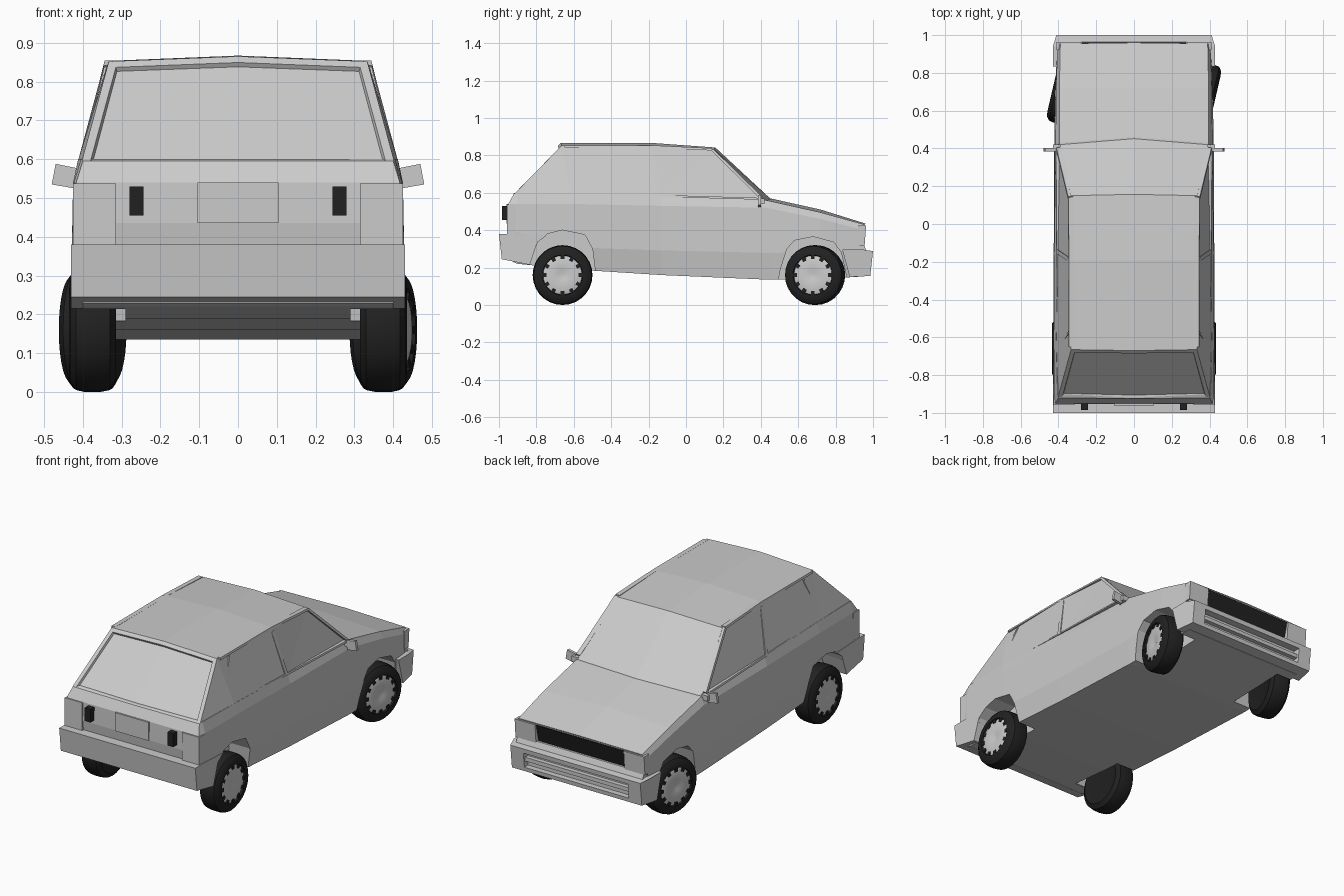
import bpy, bmesh
from math import sin, cos, pi, radians
from mathutils import Matrix, Vector

if "Cube" in bpy.data.objects:
    bpy.data.objects.remove(bpy.data.objects["Cube"])

BLACK = bpy.data.materials.new("black")
BLACK.diffuse_color = (0.015, 0.015, 0.015, 1)
BLACK.use_nodes = True
BLACK.node_tree.nodes["Principled BSDF"].inputs["Base Color"].default_value = BLACK.diffuse_color


def mesh_object(name, bm, mat=None):
    bmesh.ops.recalc_face_normals(bm, faces=bm.faces[:])
    me = bpy.data.meshes.new(name)
    bm.to_mesh(me)
    bm.free()
    ob = bpy.data.objects.new(name, me)
    bpy.context.collection.objects.link(ob)
    if mat:
        me.materials.append(mat)
    return ob


def prism(name, pts, axis, lo, hi, mat=None):
    """Extrude a profile: (y,z) along x, or (x,z) along y."""
    bm = bmesh.new()
    put = (lambda p, t: (t, p[0], p[1])) if axis == 'x' else (lambda p, t: (p[0], t, p[1]))
    a = [bm.verts.new(put(p, lo)) for p in pts]
    b = [bm.verts.new(put(p, hi)) for p in pts]
    bm.faces.new(a)
    bm.faces.new(b)
    for i in range(len(pts)):
        j = (i + 1) % len(pts)
        bm.faces.new((a[i], a[j], b[j], b[i]))
    return mesh_object(name, bm, mat)


def box(name, x0, x1, y0, y1, z0, z1, mat=None):
    return prism(name, [(y0, z0), (y1, z0), (y1, z1), (y0, z1)], 'x', x0, x1, mat)


def cut(ob, cutter):
    m = ob.modifiers.new("cut", 'BOOLEAN')
    m.operation, m.object, m.solver = 'DIFFERENCE', cutter, 'EXACT'
    cutter.hide_render = True
    cutter.hide_viewport = True


# Lower body: sections from nose to tail, half points (x, y, z) belt to floor
sections = [
    [(0, .96, .435), (.39, .955, .43), (.405, .95, .40), (.405, .92, .29), (.38, .92, .15)],
    [(0, .72, .51), (.395, .72, .495), (.412, .72, .46), (.42, .72, .285), (.40, .72, .142)],
    [(0, .46, .568), (.395, .43, .56), (.415, .43, .52), (.422, .45, .278), (.405, .45, .135)],
    [(0, -.13, .58), (.405, -.13, .58), (.422, -.13, .53), (.425, -.13, .292), (.405, -.13, .16)],
    [(0, -.60, .60), (.412, -.60, .60), (.425, -.60, .54), (.428, -.60, .308), (.405, -.60, .19)],
    [(0, -.92, .60), (.405, -.90, .60), (.423, -.90, .54), (.428, -.90, .385), (.40, -.90, .22)],
    [(0, -.925, .595), (.40, -.92, .595), (.417, -.95, .54), (.417, -.952, .435), (.40, -.925, .23)],
]
bm = bmesh.new()
rings = []
for s in sections:
    right = [bm.verts.new(p) for p in s]
    left = [bm.verts.new((-x, y, z)) for x, y, z in s[:0:-1]]
    rings.append(right + left)
n = len(rings[0])
for r, q in zip(rings, rings[1:]):
    for i in range(n):
        j = (i + 1) % n
        bm.faces.new((r[i], r[j], q[j], q[i]))
for r in (rings[0], rings[-1]):
    bm.faces.new((r[0], r[1], r[-1]))
    for i in range(1, 4):
        bm.faces.new((r[i], r[i + 1], r[n - i - 1], r[n - i]))
body = mesh_object("lower_body", bm)

# Wheel arches
rear_arch = [(-.87, .10), (-.83, .25), (-.79, .34), (-.74, .38), (-.66, .40), (-.54, .375), (-.50, .30), (-.475, .10)]
front_arch = [(.48, .05), (.505, .19), (.54, .30), (.58, .345), (.68, .365), (.79, .335), (.83, .28), (.88, .05)]
for s in (1, -1):
    for nm, arch in (("rear", rear_arch), ("front", front_arch)):
        cut(body, prism(nm + "_arch_cutter", arch, 'x', s * .29, s * .6))

# Cabin: centre, roof edge and belt lines
bm = bmesh.new()
centre = [(0, .455, .565), (0, .157, .842), (0, -.19, .867), (0, -.67, .865), (0, -.925, .597)]
edge = [(.395, .42, .56), (.335, .15, .832), (.343, -.19, .853), (.333, -.665, .852), (.402, -.915, .597)]
belt = [(.405, -.13, .58), (.411, -.62, .60)]
C = [bm.verts.new(p) for p in centre]
back = []
for s in (1, -1):
    E = [bm.verts.new((s * x, y, z)) for x, y, z in edge]
    B = [bm.verts.new((s * x, y, z)) for x, y, z in belt]
    for i in range(4):
        f = bm.faces.new((C[i], C[i + 1], E[i + 1], E[i]))
    back.append(f)
    for f in ((E[0], E[1], B[0]), (E[1], E[2], B[0]), (E[2], E[3], B[1], B[0]), (E[3], E[4], B[1])):
        bm.faces.new(f)
bmesh.ops.recalc_face_normals(bm, faces=bm.faces[:])
# Recessed rear glass
bmesh.ops.inset_region(bm, faces=back, thickness=.022, depth=0, use_even_offset=True)
bmesh.ops.inset_region(bm, faces=back, thickness=.004, depth=-.012)
mesh_object("cabin", bm)


def side_x(z):
    return .405 - (z - .58) * .245


def trim(name, p, q, w, lift=.006):
    """Raised strip on both cabin sides between two (y,z) points."""
    d = Vector((q[0] - p[0], q[1] - p[1])).normalized() * w / 2
    o = (-d.y, d.x)
    quad = [(a[0] + k * o[0], a[1] + k * o[1]) for a, k in ((p, 1), (q, 1), (q, -1), (p, -1))]
    for s in (1, -1):
        b = bmesh.new()
        inn, out = ([b.verts.new((s * (side_x(z) + t), y, z)) for y, z in quad] for t in (-.02, lift))
        b.faces.new(inn)
        b.faces.new(out)
        for i in range(4):
            j = (i + 1) % 4
            b.faces.new((inn[i], inn[j], out[j], out[i]))
        mesh_object(name, b)


# Window pillars, gutters and belt strips
trim("centre_pillar", (-.185, .83), (-.145, .585), .022)
trim("quarter_window_bar", (-.435, .725), (-.44, .60), .012)
trim("rear_pillar", (-.57, .835), (-.655, .605), .012, .003)
trim("windscreen_pillar", (.14, .83), (.40, .575), .014)
trim("front_roof_gutter", (.14, .832), (-.19, .848), .012)
trim("rear_roof_gutter", (-.19, .848), (-.65, .848), .012)
trim("front_belt_strip", (.39, .568), (-.13, .583), .01)
trim("rear_belt_strip", (-.13, .583), (-.65, .604), .01)

# Bumpers with narrowed ends
front_bumper = prism("front_bumper", [(.835, .297), (.94, .297), (1, .288), (.985, .155), (.875, .15)], 'x', -.43, .43)
rear_bumper = prism("rear_bumper", [(-1, .38), (-.985, .245), (-.835, .215), (-.795, .335), (-.745, .372), (-.93, .38)], 'x', -.43, .43)
for v in front_bumper.data.vertices:
    if v.co.y > .95:
        v.co.x *= .955
cut(front_bumper, box("intake_cutter", -.33, .33, .955, 1.1, .178, .262))
box("intake_bar", -.335, .335, .945, .98, .21, .232)

# Grille, headlamps and ledge at the nose
prism("grille", [(.90, .325), (.938, .325), (.96, .422), (.90, .422)], 'x', -.275, .275, BLACK)
prism("nose_ledge", [(.88, .29), (.965, .29), (.95, .325), (.88, .325)], 'x', -.40, .40)
for s in (1, -1):
    prism("headlamp", [(.92, .318), (.955, .318), (.963, .424), (.92, .424)], 'x', s * .28, s * .409)

# Tail lamps, plate panel, small dark lamps, door mirrors
box("plate_panel", -.105, .105, -.96, -.93, .435, .54)
for s in (1, -1):
    box("tail_lamp", s * .315, s * .425, -.957, -.905, .38, .538)
    box("tail_handle", s * .243, s * .28, -.985, -.93, .455, .53, BLACK)
    prism("door_mirror", [(s * x, z) for x, z in ((.422, .525), (.48, .535), (.47, .588), (.415, .577))], 'y', .385, .402)
    box("mirror_stem", s * .39, s * .43, .387, .42, .54, .57)


def lathe(name, prof, n, M, mat=None):
    """Revolve (x, radius) points about the x axis."""
    b = bmesh.new()
    rs = [[b.verts.new(M @ Vector((x, r * cos(2 * pi * i / n), r * sin(2 * pi * i / n)))) for i in range(n)] for x, r in prof]
    for p, q in zip(rs, rs[1:]):
        for i in range(n):
            j = (i + 1) % n
            b.faces.new((p[i], p[j], q[j], q[i]))
    b.faces.new(rs[0])
    b.faces.new(rs[-1])
    ob = mesh_object(name, b, mat)
    bpy.ops.object.select_all(action='DESELECT')
    ob.select_set(True)
    bpy.context.view_layer.objects.active = ob
    bpy.ops.object.shade_smooth_by_angle(angle=radians(35))
    return ob


# Wheels: the front pair is steered
tyre = [(-.055, .10), (-.06, .13), (-.045, .155), (-.02, .16), (.02, .16), (.042, .155), (.058, .135), (.06, .108), (.04, .10)]
rim = [(.02, .105), (.05, .105), (.056, .085), (.054, .03), (.05, .015)]
for s in (1, -1):
    for nm, y, steer in (("rear", -.66, 0), ("front", .69, -13)):
        M = Matrix.Translation((s * .375, y, .16)) @ Matrix.Rotation(radians(steer), 4, 'Z') @ Matrix.Scale(s, 4, (1, 0, 0))
        lathe(nm + "_tyre", tyre, 28, M, BLACK)
        lathe(nm + "_rim", rim, 28, M)
        b = bmesh.new()
        for k in range(12):
            R = Matrix.Rotation(2 * pi * k / 12, 4, 'X') @ Matrix.Translation((.049, 0, .096))
            bmesh.ops.create_cube(b, size=1, matrix=M @ R @ Matrix.Diagonal((.018, .02, .022, 1)))
        mesh_object(nm + "_rim_slots", b, BLACK)
